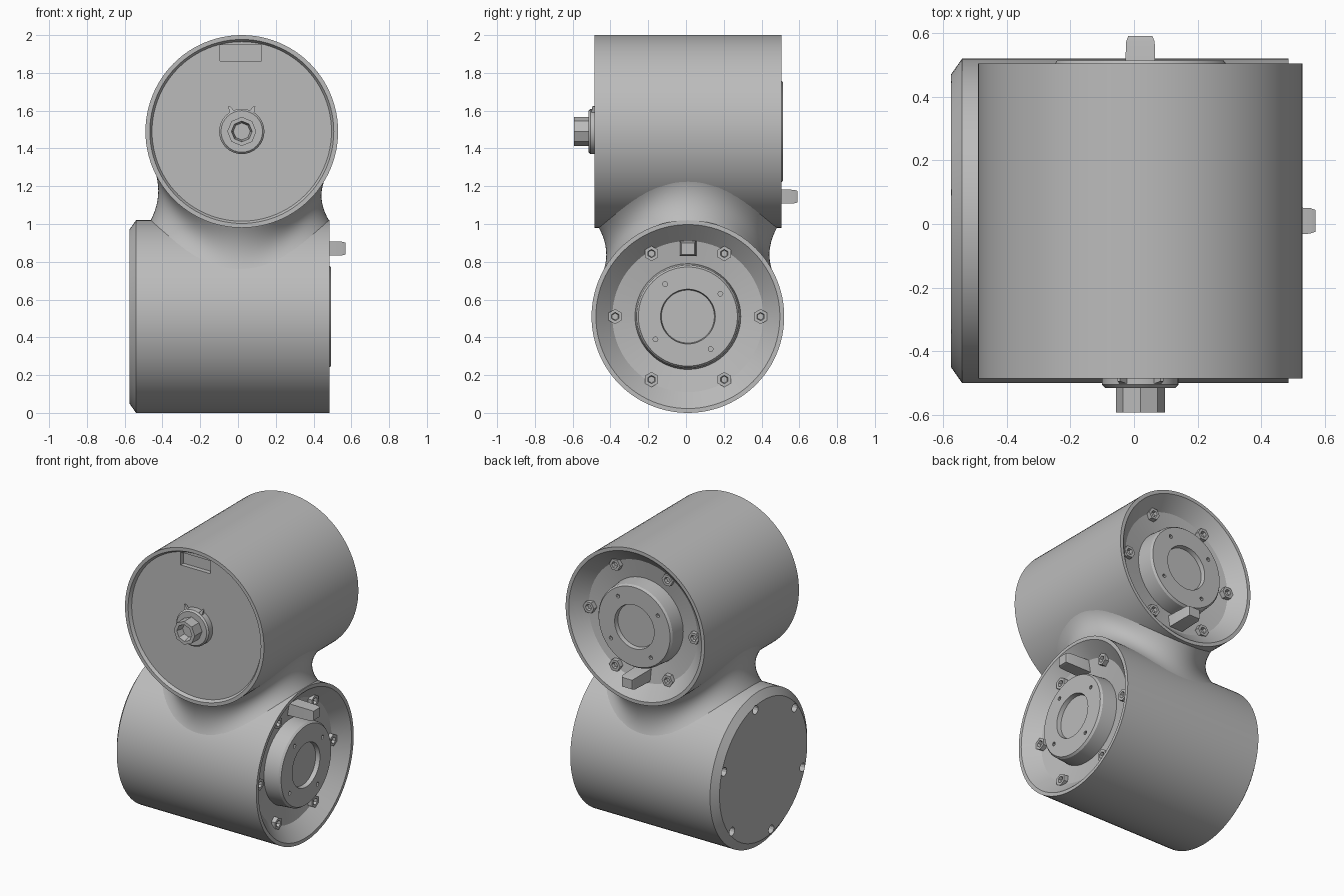
import bpy, bmesh
from math import cos, sin, pi, radians, sqrt
from mathutils import Matrix

if "Cube" in bpy.data.objects:
    bpy.data.objects.remove(bpy.data.objects["Cube"])

grey = bpy.data.materials.new("plain grey")
grey.use_nodes = True
COLOUR = (0.5, 0.5, 0.5, 1)
grey.diffuse_color = COLOUR
grey.node_tree.nodes["Principled BSDF"].inputs["Base Color"].default_value = COLOUR

# Frames whose local z runs out of the open end of each housing
R = 0.51
UPPER_Z, LOWER_Z = 1.49, 0.51
UPPER = Matrix.Translation((0.02, 0.505, UPPER_Z)) @ Matrix.Rotation(radians(-90), 4, 'X')
LOWER = Matrix.Translation((0.485, 0.01, LOWER_Z)) @ Matrix.Rotation(radians(90), 4, 'Y')
FRONT = Matrix.Translation((0.02, -0.465, UPPER_Z)) @ Matrix.Rotation(radians(90), 4, 'X')


def activate(obj):
    bpy.ops.object.select_all(action='DESELECT')
    obj.select_set(True)
    bpy.context.view_layer.objects.active = obj


def finish(name, bm, frame=Matrix(), angle=25):
    bmesh.ops.recalc_face_normals(bm, faces=bm.faces)
    mesh = bpy.data.meshes.new(name)
    bm.to_mesh(mesh)
    bm.free()
    mesh.transform(frame)
    mesh.materials.append(grey)
    obj = bpy.data.objects.new(name, mesh)
    bpy.context.collection.objects.link(obj)
    activate(obj)
    bpy.ops.object.shade_smooth_by_angle(angle=radians(angle))
    return obj


def loft(bm, rings):
    """Skin a stack of vertex rings and close both ends."""
    loops = [[bm.verts.new(p) for p in ring] for ring in rings]
    n = len(loops[0])
    for a, b in zip(loops, loops[1:]):
        for i in range(n):
            j = (i + 1) % n
            bm.faces.new((a[i], a[j], b[j], b[i]))
    bm.faces.new(loops[0])
    bm.faces.new(loops[-1])


def lathe(bm, profile, sides=96, at=(0, 0)):
    loft(bm, [[(at[0] + r * cos(2 * pi * i / sides), at[1] + r * sin(2 * pi * i / sides), h)
               for i in range(sides)] for r, h in profile])


def circle(radius, count, start=0):
    return [(radius * cos(start + 2 * pi * i / count), radius * sin(start + 2 * pi * i / count))
            for i in range(count)]


def tapered_box(name, frame, size, height, taper):
    bm = bmesh.new()
    x, y = size
    corners = [(-x, -y), (x, -y), (x, y), (-x, y)]
    loft(bm, [[(a * s, b * s, h) for a, b in corners]
              for s, h in ((1, -0.02), (taper, height * 0.9), (taper * 0.85, height))])
    return finish(name, bm, frame)


def cut(obj, cutter):
    cutter.hide_render = True
    mod = obj.modifiers.new("cut", 'BOOLEAN')
    mod.operation = 'DIFFERENCE'
    mod.solver = 'EXACT'
    mod.object = cutter
    activate(obj)
    bpy.ops.object.modifier_apply(modifier=mod.name)
    bpy.data.objects.remove(cutter)
    bpy.ops.object.shade_smooth_by_angle(angle=radians(25))


# Open end shared by both housings: hub with shallow socket, sloped bowl and rim
OPEN_END = [(0.14, -0.02), (0.145, 0.008), (0.262, 0.008), (0.272, -0.005),
            (0.28, -0.105), (0.4, -0.085), (0.487, 0)]


def housing(name, frame, far_end, screw_start):
    bm = bmesh.new()
    lathe(bm, OPEN_END + far_end)
    body = finish(name, bm, frame)
    # Small pin holes in the hub face
    bm = bmesh.new()
    for p in circle(0.21, 4, radians(35)):
        lathe(bm, [(0.013, -0.03), (0.013, 0.03)], 8, p)
    cut(body, finish("hub_hole_cutter", bm, frame))
    # Ring of socket screws on the bowl floor
    bm = bmesh.new()
    for p in circle(0.385, 6, screw_start):
        lathe(bm, [(0.04, -0.12), (0.04, -0.06), (0.022, -0.06), (0.018, -0.08)], 6, p)
    finish(name + "_screws", bm, frame)
    return body


upper = housing("upper_housing", UPPER,
                [(R, 0), (R, -0.99), (0.487, -0.99), (0.475, -0.97)], 0)
lower = housing("lower_housing", LOWER, [(R, 0), (R, -1.025), (0.46, -1.06)], radians(90))

# Slot near the top of the front disc
bm = bmesh.new()
bmesh.ops.create_cube(bm, size=1, matrix=Matrix.Translation((0.015, -0.465, 1.905)) @
                      Matrix.Diagonal((0.22, 0.06, 0.085, 1)))
cut(upper, finish("slot_cutter", bm))

# Screw holes around the closed end cap
bm = bmesh.new()
for p in circle(0.435, 6, radians(49)):
    lathe(bm, [(0.028, -1.1), (0.028, -1.02)], 12, p)
cut(lower, finish("cap_hole_cutter", bm, LOWER))

# Waisted round neck whose flared ends sink just into the two crossed housings
SIDES, STEPS = 96, 12
WAIST, FLARE, SINK = 0.432, 0.043, 0.006


def neck_ring(t):
    """Ring at fraction t from the lower housing's skin to the upper one's."""
    ring = []
    r, foot = WAIST + FLARE * (2 * t - 1) ** 2, WAIST + FLARE
    for i in range(SIDES):
        c, s = cos(2 * pi * i / SIDES), sin(2 * pi * i / SIDES)
        bottom = LOWER_Z - SINK + sqrt(R * R - (foot * s) ** 2)
        top = UPPER_Z + SINK - sqrt(R * R - (foot * c - 0.01) ** 2)
        ring.append((0.01 + r * c, 0.01 + r * s, bottom + (top - bottom) * t))
    return ring


def flat_ring(z):
    return [(0.01 + x, 0.01 + y, z) for x, y in circle(0.3, SIDES)]


bm = bmesh.new()
loft(bm, [flat_ring(LOWER_Z)] + [neck_ring(k / STEPS) for k in range(STEPS + 1)]
     + [flat_ring(UPPER_Z)])
neck = finish("neck", bm)
# Keep the neck out of the open bowls
for frame in (UPPER, LOWER):
    bm = bmesh.new()
    lathe(bm, [(0.25, -0.115), (0.402, -0.089), (0.491, 0), (0.491, 0.1)])
    cut(neck, finish("bowl_cutter", bm, frame))

# Front shaft: round flange with two small tabs, and a stub with a socket
bm = bmesh.new()
lathe(bm, [(0.12, -0.01), (0.12, 0.04), (0.11, 0.05), (0.07, 0.05)], 32)
finish("shaft_flange", bm, FRONT)
bm = bmesh.new()
lathe(bm, [(0.077, 0.03), (0.077, 0.127), (0.055, 0.127), (0.045, 0.08)], 8)
finish("shaft_stub", bm, FRONT)
for side, turn in (("left", -27), ("right", 27)):
    tapered_box(side + "_flange_tab", FRONT @ Matrix.Rotation(radians(turn), 4, 'Z') @
                Matrix.Rotation(radians(-90), 4, 'X') @ Matrix.Translation((0, -0.025, 0.105)),
                (0.022, 0.02), 0.045, 0.25)

# Locating pins beside the open rims, rooted in the bowl floors
for name, frame, at, size in (("upper_pin", UPPER, (0, 0.345), (0.05, 0.04)),
                              ("lower_pin", LOWER, (-0.36, 0), (0.04, 0.045))):
    tapered_box(name, frame @ Matrix.Translation((*at, -0.09)), size, 0.175, 0.9)
